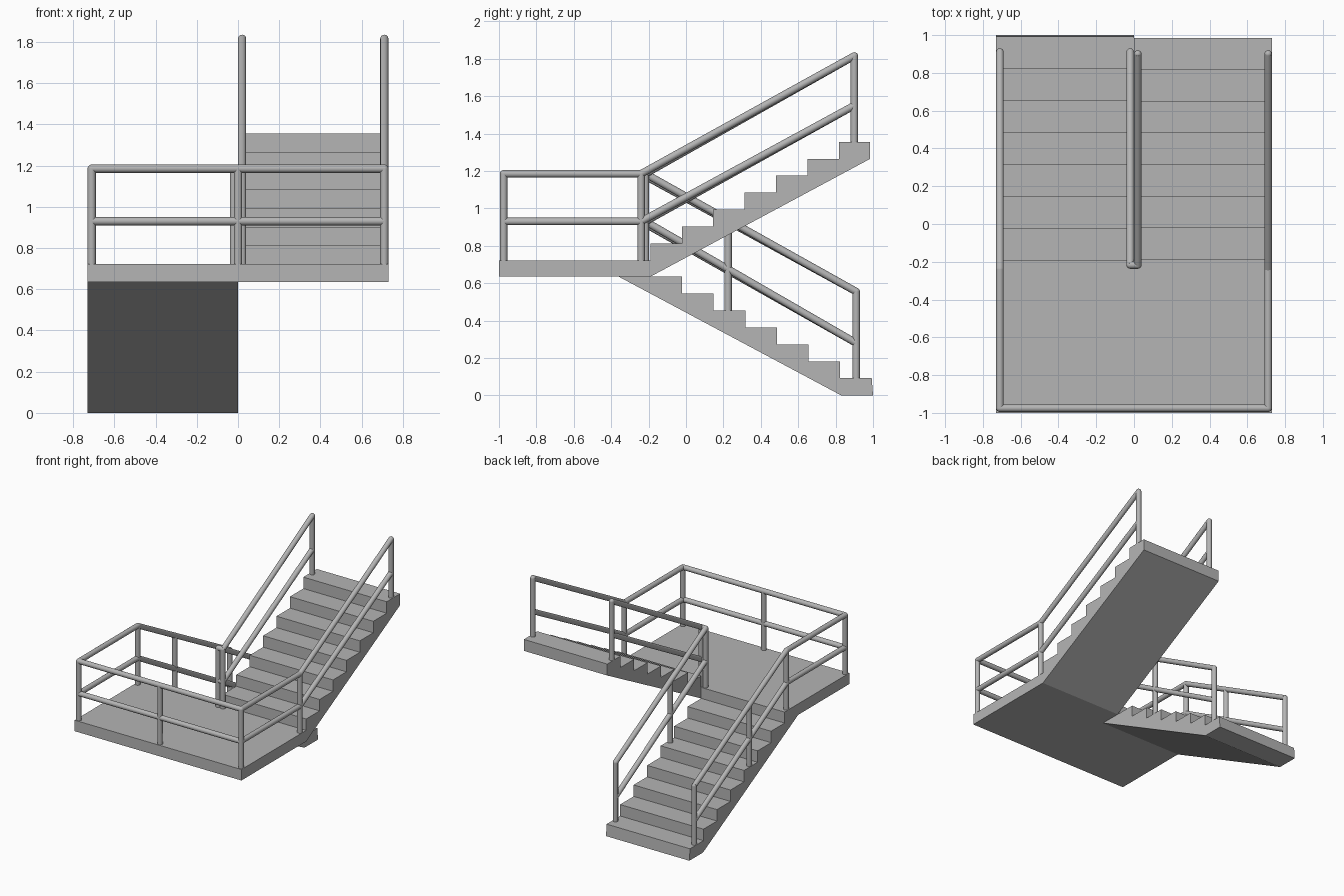
import bpy, bmesh
from mathutils import Vector

old = bpy.data.objects.get("Cube")
if old:
    bpy.data.objects.remove(old, do_unlink=True)

grey = bpy.data.materials.new("concrete_grey")
grey.use_nodes = True
grey.diffuse_color = (0.46, 0.46, 0.46, 1)
grey.node_tree.nodes["Principled BSDF"].inputs["Base Color"].default_value = grey.diffuse_color

HALF_W, RUN, RISE = 0.73, 0.169, 0.0905
FLOOR, UNDER, EDGE = 0.722, 0.635, -0.19
STEPS, R = 7, 0.02


def finish(name, bm):
    bmesh.ops.recalc_face_normals(bm, faces=bm.faces)
    mesh = bpy.data.meshes.new(name)
    bm.to_mesh(mesh)
    bm.free()
    mesh.materials.append(grey)
    obj = bpy.data.objects.new(name, mesh)
    bpy.context.collection.objects.link(obj)
    return obj


def extrude_profile(name, profile, x0, x1):
    """Extrude a (y, z) outline across x."""
    bm = bmesh.new()
    face = bm.faces.new([bm.verts.new((x0, y, z)) for y, z in profile])
    out = bmesh.ops.extrude_face_region(bm, geom=[face])
    moved = [v for v in out["geom"] if isinstance(v, bmesh.types.BMVert)]
    bmesh.ops.translate(bm, verts=moved, vec=(x1 - x0, 0, 0))
    return finish(name, bm)


def tubes(name, paths):
    """Round bars along each path, with ball joints at the points."""
    bm = bmesh.new()
    for path in paths:
        pts = [Vector(p) for p in path]
        for p in pts:
            ball = bmesh.ops.create_uvsphere(bm, u_segments=16, v_segments=8, radius=R)
            bmesh.ops.translate(bm, verts=ball["verts"], vec=p)
        for a, b in zip(pts, pts[1:]):
            bar = bmesh.ops.create_cone(bm, segments=16, radius1=R, radius2=R,
                                        depth=(b - a).length, cap_ends=True)
            turn = (b - a).to_track_quat('Z', 'Y').to_matrix().to_4x4()
            bmesh.ops.transform(bm, matrix=turn, verts=bar["verts"])
            bmesh.ops.translate(bm, verts=bar["verts"], vec=(a + b) / 2)
    obj = finish(name, bm)
    bpy.ops.object.select_all(action='DESELECT')
    obj.select_set(True)
    bpy.context.view_layer.objects.active = obj
    bpy.ops.object.shade_smooth_by_angle()


# Landing slab
extrude_profile("landing", [(-1, UNDER), (EDGE, UNDER), (EDGE, FLOOR), (-1, FLOOR)],
                -HALF_W, HALF_W)

# Lower flight, descending to the back on the right half
lower = [(-0.36, UNDER), (EDGE, UNDER)]
for i in range(STEPS):
    y, z = EDGE + i * RUN, UNDER - i * RISE
    lower += [(y, z), (y + RUN, z)]
lower = lower[:1] + lower[2:] + [(1, 0), (0.83, 0)]
extrude_profile("lower_flight", lower, -HALF_W, 0)

# Upper flight, climbing to the back on the left half
upper = [(EDGE, UNDER)]
for i in range(STEPS):
    y, z = EDGE + i * RUN * 0.993, FLOOR + (i + 1) * RISE
    upper += [(y, z), (y + RUN * 0.993, z)]
upper += [(0.985, 1.265)]
extrude_profile("upper_flight", upper, 0, HALF_W)

# Railings: top and middle rails over each flight and around the landing
OUT, IN, FRONT, TURN, IN_TURN = 0.71, 0.02, -0.975, -0.24, -0.217
LOW_END, MID_POST, UP_END = 0.91, 0.225, 0.90
rails = []
for z, z_low, z_up in ((1.185, 0.555, 1.815), (0.93, 0.28, 1.55)):
    rails.append([(-OUT, LOW_END, z_low), (-OUT, TURN, z), (-OUT, FRONT, z),
                  (OUT, FRONT, z), (OUT, TURN, z), (OUT, UP_END, z_up)])
    rails.append([(-IN, LOW_END, z_low), (-IN, IN_TURN, z),
                  (IN, IN_TURN, z), (IN, UP_END, z_up)])
tubes("handrails", rails)

# Posts
spots = [(x, FRONT, FLOOR, 1.185) for x in (-OUT, 0, OUT)]
spots += [(x, TURN, FLOOR, 1.185) for x in (-OUT, OUT)]
spots += [(x, IN_TURN, FLOOR, 1.185) for x in (-IN, IN)]
for x in (-OUT, -IN):
    spots += [(x, LOW_END, 0.09, 0.555), (x, MID_POST, 0.45, 0.925)]
spots += [(x, UP_END, 1.35, 1.815) for x in (IN, OUT)]
tubes("railing_posts", [[(x, y, z0), (x, y, z1)] for x, y, z0, z1 in spots])
